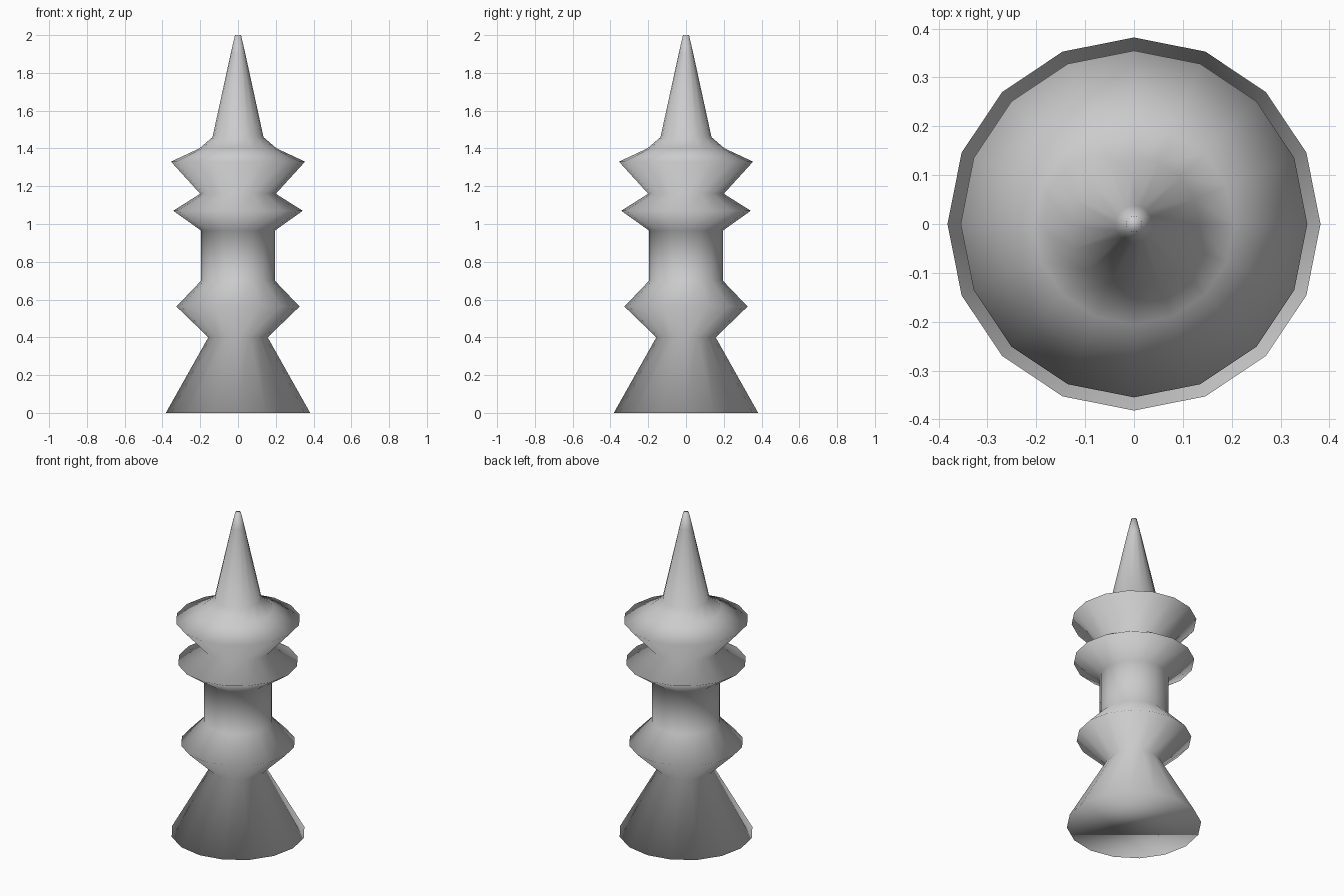
import bpy, bmesh
from math import cos, sin, tau

if "Cube" in bpy.data.objects:
    bpy.data.objects.remove(bpy.data.objects["Cube"])

SIDES = 16

# Turned outline, bottom to top: (radius, height)
PROFILE = [
    (0.382, 0.0), (0.157, 0.40),                # flared foot
    (0.326, 0.563), (0.195, 0.70),              # lower collar
    (0.195, 0.965),                             # shaft
    (0.343, 1.07), (0.20, 1.16),                # middle collar
    (0.355, 1.33), (0.205, 1.40), (0.135, 1.46),  # upper collar
    (0.038, 1.905), (0.016, 2.0),               # spike
]


def lathe(name, profile, sides):
    bm = bmesh.new()
    rings = [[bm.verts.new((r * cos(tau * i / sides), r * sin(tau * i / sides), z))
              for i in range(sides)] for r, z in profile]
    for low, high in zip(rings, rings[1:]):
        for i in range(sides):
            j = (i + 1) % sides
            bm.faces.new((low[i], low[j], high[j], high[i]))
    # Closed ends
    bm.faces.new(rings[0][::-1])
    bm.faces.new(rings[-1])
    # The whole piece is softly shaded, rims included
    for f in bm.faces:
        f.smooth = True
    mesh = bpy.data.meshes.new(name)
    bm.to_mesh(mesh)
    bm.free()
    obj = bpy.data.objects.new(name, mesh)
    bpy.context.collection.objects.link(obj)
    return obj


lathe("turned_spire", PROFILE, SIDES)
